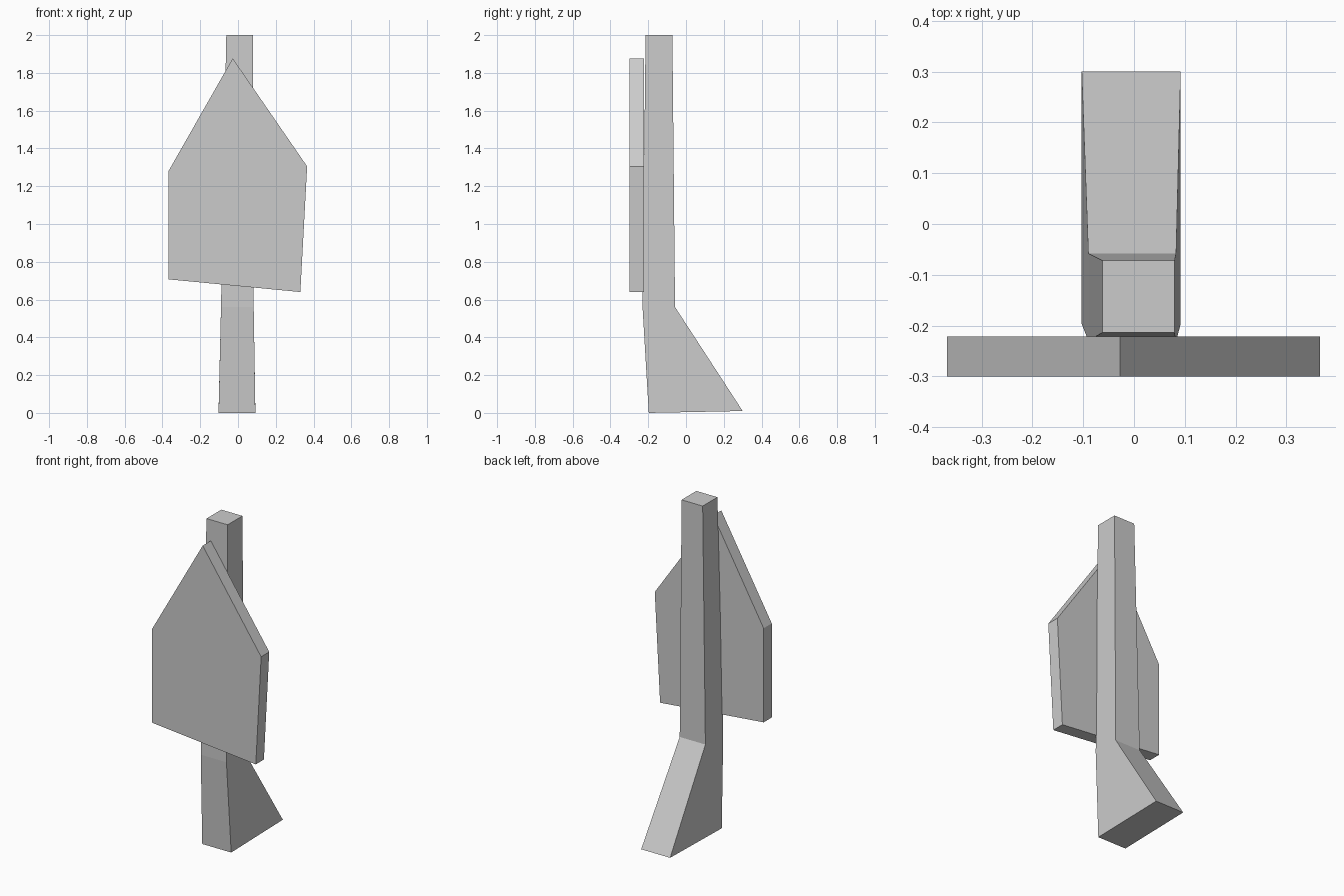
import bpy
import bmesh

if "Cube" in bpy.data.objects:
    bpy.data.objects.remove(bpy.data.objects["Cube"])

# One flat grey for the whole sign
grey = bpy.data.materials.new("plain grey")
grey.diffuse_color = (0.6, 0.6, 0.6, 1)
grey.use_nodes = True
grey.node_tree.nodes["Principled BSDF"].inputs["Base Color"].default_value = grey.diffuse_color


def loft(name, rings):
    """Join matching rings of points with side faces and cap both ends."""
    bm = bmesh.new()
    loops = [[bm.verts.new(p) for p in ring] for ring in rings]
    n = len(loops[0])
    for a, b in zip(loops, loops[1:]):
        for i in range(n):
            j = (i + 1) % n
            bm.faces.new((a[i], a[j], b[j], b[i]))
    bm.faces.new(loops[0][::-1])
    bm.faces.new(loops[-1])
    bmesh.ops.recalc_face_normals(bm, faces=bm.faces)
    mesh = bpy.data.meshes.new(name)
    bm.to_mesh(mesh)
    bm.free()
    mesh.materials.append(grey)
    obj = bpy.data.objects.new(name, mesh)
    bpy.context.collection.objects.link(obj)
    return obj


def section(x0, x1, y0, y1, z_front, z_back):
    return [(x0, y0, z_front), (x1, y0, z_front),
            (x1, y1, z_back), (x0, y1, z_back)]


# Post: wide wedge foot, bend, then a slightly tapering shaft
loft("post", [
    section(-0.103, 0.092, -0.197, 0.30, 0.0, 0.01),
    section(-0.09, 0.083, -0.23, -0.058, 0.56, 0.56),
    section(-0.062, 0.08, -0.214, -0.072, 2.0, 2.0),
])

# Board: crooked five-sided plate on the front of the post
outline = [(-0.368, 0.707), (0.33, 0.64), (0.366, 1.305),
           (-0.028, 1.877), (-0.368, 1.28)]
loft("sign_board", [[(x, y, z) for x, z in outline] for y in (-0.30, -0.222)])
